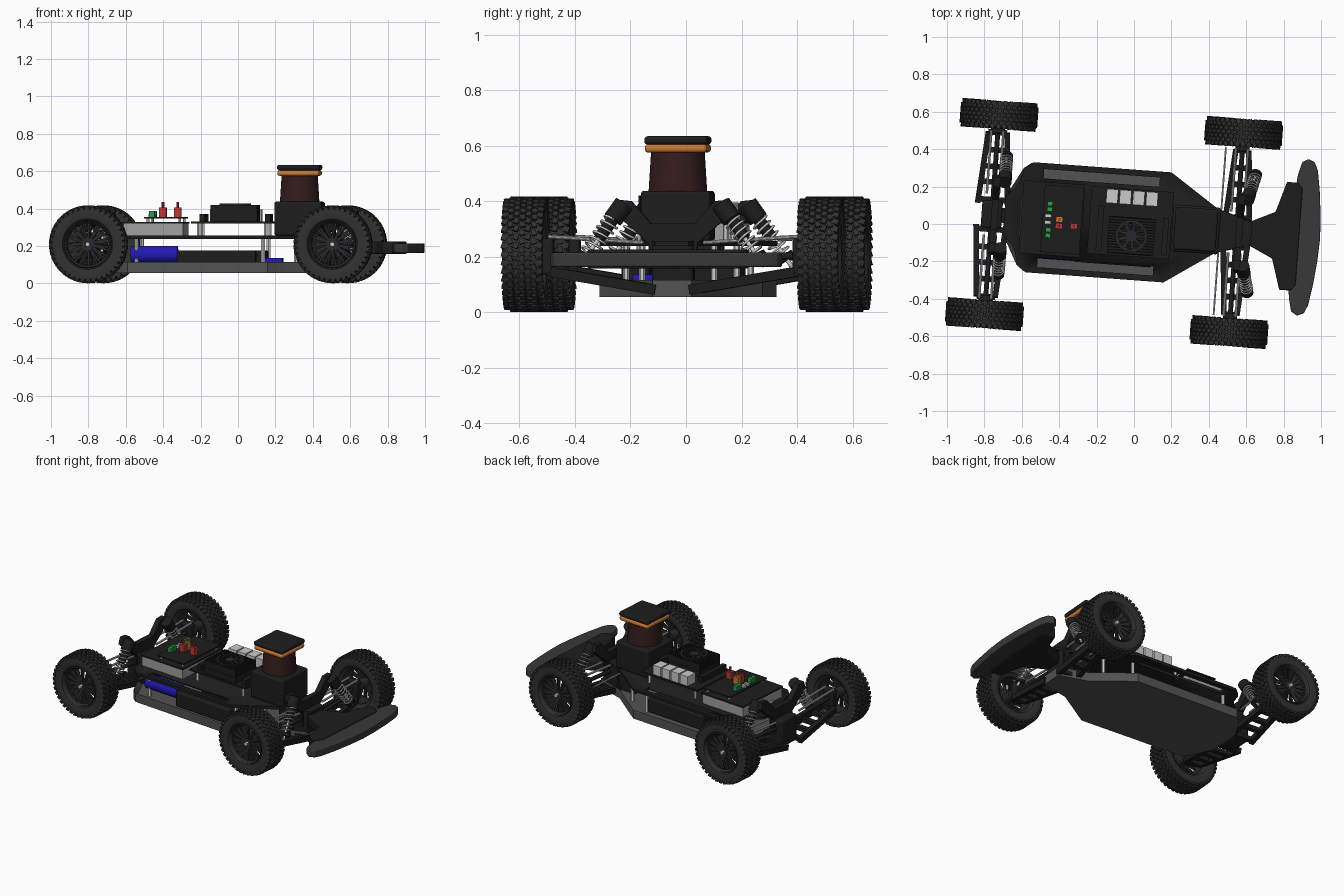
import bpy, bmesh, math
from mathutils import Vector, Matrix

if "Cube" in bpy.data.objects:
    bpy.data.objects.remove(bpy.data.objects["Cube"])

def material(name, *rgb):
    m = bpy.data.materials.new(name)
    m.diffuse_color = (*rgb, 1)
    m.use_nodes = True
    m.node_tree.nodes["Principled BSDF"].inputs["Base Color"].default_value = m.diffuse_color
    return m

BLACK = material("black_plastic", .012, .012, .012)
TYRE = material("tyre_rubber", .03, .03, .03)
RIM = material("rim_grey", .022, .022, .024)
TUB = material("tub_grey", .085, .085, .085)
FOAM = material("foam_grey", .04, .04, .04)
SILVER = material("silver", .55, .55, .55)
CASE = material("case_grey", .35, .35, .35)
BLUE = material("blue", .015, .01, .45)
BROWN = material("sensor_brown", .035, .012, .012)
ORANGE = material("orange", .6, .2, .04)
RED = material("red", .5, .04, .04)
GREEN = material("green", .02, .35, .06)

def finish(name, bm, mat, bevel=0):
    bmesh.ops.recalc_face_normals(bm, faces=bm.faces)
    me = bpy.data.meshes.new(name)
    bm.to_mesh(me)
    bm.free()
    me.materials.append(mat)
    o = bpy.data.objects.new(name, me)
    bpy.context.collection.objects.link(o)
    if bevel:
        b = o.modifiers.new("bevel", 'BEVEL')
        b.width, b.segments = bevel, 3
    return o

def add_box(bm, c, s, rot=Matrix.Identity(4)):
    bmesh.ops.create_cube(bm, size=1, matrix=Matrix.Translation(c) @ rot @ Matrix.Diagonal((*s, 1)))

def box(name, c, s, mat, bevel=0):
    bm = bmesh.new()
    add_box(bm, c, s)
    return finish(name, bm, mat, bevel)

def frame(a, b):
    a, b = Vector(a), Vector(b)
    d = b - a
    return Matrix.Translation((a + b) / 2) @ d.to_track_quat('Z', 'Y').to_matrix().to_4x4(), d.length

def add_rod(bm, a, b, r, r2=None, seg=20):
    m, l = frame(a, b)
    bmesh.ops.create_cone(bm, cap_ends=True, segments=seg, radius1=r, radius2=r if r2 is None else r2, depth=l, matrix=m)

def rod(name, a, b, r, mat, r2=None, seg=20):
    bm = bmesh.new()
    add_rod(bm, a, b, r, r2, seg)
    return finish(name, bm, mat)

def add_beam(bm, a, b, w, h):
    m, l = frame(a, b)
    bmesh.ops.create_cube(bm, size=1, matrix=m @ Matrix.Diagonal((w, h, l, 1)))

def sym(pts):
    return pts + [(x, -y) for x, y in reversed(pts) if y]

def prism(name, pts, z0, z1, mat, bevel=0, inset=0, depth=0):
    bm = bmesh.new()
    f = bm.faces.new([bm.verts.new((x, y, z0)) for x, y in pts])
    g = bmesh.ops.extrude_face_region(bm, geom=[f])['geom']
    bmesh.ops.translate(bm, vec=(0, 0, z1 - z0), verts=[v for v in g if isinstance(v, bmesh.types.BMVert)])
    top = next(v for v in g if isinstance(v, bmesh.types.BMFace))
    bmesh.ops.recalc_face_normals(bm, faces=bm.faces)
    if inset:
        bmesh.ops.inset_region(bm, faces=[top], thickness=inset)
        bmesh.ops.translate(bm, vec=(0, 0, -depth), verts=top.verts[:])
    return finish(name, bm, mat, bevel)

def lathe(bm, prof, seg=56):
    rings = [[bm.verts.new((r * math.cos(t), y, r * math.sin(t))) for y, r in prof]
             for t in (2 * math.pi * i / seg for i in range(seg))]
    for i in range(seg):
        a, b = rings[i], rings[(i + 1) % seg]
        for j in range(len(prof)):
            k = (j + 1) % len(prof)
            bm.faces.new((a[j], a[k], b[k], b[j]))

# Wheel meshes: tyre with tread blocks, spoked rim, hub nut
bm = bmesh.new()
half = [(.05, .122), (.066, .135), (.073, .16), (.07, .188), (.058, .199)]
lathe(bm, half + [(-y, r) for y, r in reversed(half)])
for row in range(7):
    y = (row - 3) * .0215
    rad = .2 if abs(row - 3) < 3 else .193
    for i in range(40):
        t = 2 * math.pi * (i + .5 * (row % 2)) / 40
        R = Matrix.Rotation(-t, 4, 'Y')
        add_box(bm, R @ Vector((rad, y, 0)), (.016, .018, .022), R @ Matrix.Rotation(.3 * (row % 2 * 2 - 1), 4, 'X'))
tyre = finish("tyre_rear_left", bm, TYRE)
bm = bmesh.new()
lathe(bm, [(.056, .13), (.064, .124), (.05, .113), (-.05, .113), (-.056, .13), (-.05, .122), (.05, .122)])
for i in range(15):
    R = Matrix.Rotation(2 * math.pi * i / 15, 4, 'Y')
    for s in (-1, 1):
        add_beam(bm, R @ Vector((.02, .034, 0)), R @ Vector((.118, .046, s * .009)), .009, .012)
add_rod(bm, (0, -.03, 0), (0, .045, 0), .032)
rim = finish("rim_rear_left", bm, RIM)
nut = rod("hub_nut_rear_left", (0, .04, 0), (0, .062, 0), .013, SILVER, seg=6)
RX, FX, TRACK, HZ = -.762, .549, .534, .209
for ax, pos in ((RX, "rear"), (FX, "front")):
    for s, side in ((1, "left"), (-1, "right")):
        for o, part in ((tyre, "tyre"), (rim, "rim"), (nut, "hub_nut")):
            if (ax, s) != (RX, 1):
                o = o.copy()
                o.name = f"{part}_{pos}_{side}"
                bpy.context.collection.objects.link(o)
            o.matrix_basis = Matrix.Translation((ax, s * TRACK, HZ)) @ Matrix.Rotation(0 if s > 0 else math.pi, 4, 'Z')

# Suspension at each corner
for ax, pos, dx0, dx1 in ((RX, "rear", .057, .057), (FX, "front", .046, .086)):
    for s, side in ((1, "left"), (-1, "right")):
        tag = f"_{pos}_{side}"
        wide, far = (.08, .05) if pos == "rear" else (.065, .035)
        bm = bmesh.new()
        arm = lambda k, f: Vector((ax + k * (wide + (far - wide) * f), s * (.06 + .38 * f), .08 + .065 * f))
        for k in (-1, 1):
            add_beam(bm, arm(k, 0), arm(k, 1), .03, .036)
        for f in (.05, .3, .52, .75, 1):
            add_beam(bm, arm(-1, f), arm(1, f), .03, .028)
        finish("lower_arm" + tag, bm, BLACK)
        box("hub_carrier" + tag, (ax, s * .455, .2), (.075, .045, .13), BLACK, .01)
        rod("drive_shaft" + tag, (ax, s * .06, .185), (ax, s * .53, HZ), .013, BLACK)
        for k in (-.035, .03):
            rod("camber_link" + tag, (ax + k, s * .11, .25), (ax + k, s * .45, .272), .007, SILVER, seg=10)
        # Shock absorber with coil spring
        a, b = Vector((ax + dx0, s * .175, .39)), Vector((ax + dx1, s * .335, .165))
        p = lambda f: a.lerp(b, f)
        rod("shock_body" + tag, p(.12), p(.55), .022, BLACK)
        rod("shock_shaft" + tag, p(.5), p(1), .008, SILVER)
        rod("shock_cap" + tag, p(0), p(.25), .036, BLACK)
        rod("spring_seat" + tag, p(.82), p(.9), .033, BLACK)
        m, l = frame(p(.25), p(.83))
        cu = bpy.data.curves.new("spring" + tag, 'CURVE')
        cu.dimensions, cu.bevel_depth, cu.bevel_resolution = '3D', .0045, 1
        sp = cu.splines.new('POLY')
        n = 7 * 16
        sp.points.add(n)
        for i, q in enumerate(sp.points):
            t = i / 16 * 2 * math.pi
            q.co = (*(m @ Vector((.031 * math.cos(t), .031 * math.sin(t), (i / n - .5) * l))), 1)
        cu.materials.append(SILVER)
        bpy.context.collection.objects.link(bpy.data.objects.new("spring" + tag, cu))
    # Gearbox and shock tower
    box("gearbox_" + pos, (ax, 0, .16), (.11, .15, .18), BLACK, .015)
    o = prism("shock_tower_" + pos, sym([(-.1, .0), (-.1, .07), (-.25, .09), (-.36, .215), (-.405, .2), (-.4, .15), (-.32, .08), (-.32, 0)]),
              -.018, .018, BLACK)
    o.data.transform(Matrix.Translation((ax + .015, 0, 0)) @ Matrix.Rotation(math.pi / 2, 4, 'Y'))
rod("steering_rod", (.46, -.45, .2), (.46, .45, .2), .005, SILVER, seg=10)
box("rear_brace", (-.7, 0, .1), (.12, .08, .05), BLACK)

# Chassis tub, upper deck with slots
prism("chassis_tub", sym([(-.69, .11), (-.61, .26), (-.57, .29), (.18, .295), (.43, .12), (.62, .07)]), .055, .115, TUB, 0, .022, .04)
deck = prism("upper_deck", sym([(-.695, .1), (-.63, .17), (-.61, .25), (-.56, .295), (.18, .295), (.44, .12), (.63, .06)]), .238, .256, BLACK)
for s in (1, -1):
    c = box("slot_cutter", (-.19, s * .238, .25), (.62, .05, .1), BLACK)
    c.hide_render = True
    c.display_type = 'WIRE'
    mod = deck.modifiers.new("slot", 'BOOLEAN')
    mod.object, mod.operation, mod.solver = c, 'DIFFERENCE', 'EXACT'
for x in (-.53, .15, .32):
    for s in (1, -1):
        rod("deck_standoff", (x, s * (.2 if x < .3 else .13), .07), (x, s * (.2 if x < .3 else .13), .24), .012, SILVER, seg=6)
rod("drive_motor", (-.56, -.17, .155), (-.31, -.17, .155), .046, BLUE)
box("battery", (-.07, .1, .125), (.44, .2, .1), BLACK, .01)
box("speed_controller", (-.1, -.17, .125), (.42, .1, .1), BLACK, .01)
box("servo", (.2, -.13, .105), (.1, .08, .06), BLUE)
box("centre_spine", (.46, 0, .16), (.18, .1, .17), BLACK)

# Front bumper
prism("bumper_foam", sym([(.998, 0), (.992, .12), (.978, .25), (.96, .36), (.94, .405), (.905, .42), (.872, .4), (.855, .33), (.84, .2), (.83, 0)]),
      .163, .214, FOAM, .006)
prism("bumper_plate", sym([(.885, 0), (.885, .26), (.86, .288), (.80, .29), (.75, .125), (.58, .045), (.58, 0)]), .157, .225, BLACK, .006)

# Power electronics at the rear
box("power_case", (-.44, 0, .288), (.32, .38, .066), CASE)
box("power_case_lid", (-.44, 0, .324), (.33, .39, .01), BLACK)
box("power_board", (-.385, 0, .352), (.21, .36, .008), BLACK)
for x in (-.47, -.3):
    for y in (-.16, .16):
        rod("board_standoff", (x, y, .325), (x, y, .352), .008, SILVER, seg=6)
for y in (.08, .05, -.06, -.09):
    box("green_terminal", (-.455, y, .37), (.028, .024, .032), GREEN)
for y in (-.02, .015):
    box("white_terminal", (-.46, y, .362), (.035, .018, .016), SILVER)
for x, y, m in ((-.4, .0, ORANGE), (-.4, -.035, RED), (-.32, -.03, RED)):
    box("power_plug", (x, y, .38), (.038, .03, .05), m)
    rod("plug_pin", (x, y, .4), (x, y, .435), .007, m, seg=8)
box("deck_label_bar", (-.6, .0, .262), (.015, .2, .012), SILVER)

# Computer board with heat sink, fan and ports
box("computer_board", (-.02, .01, .326), (.44, .36, .012), BLACK)
for x in (-.2, .16):
    for y in (-.14, .16):
        rod("computer_standoff", (x, y, .25), (x, y, .325), .01, SILVER, seg=6)
bm = bmesh.new()
add_box(bm, (-.01, -.06, .352), (.25, .2, .04))
for i in range(14):
    add_box(bm, (-.01, -.155 + i * .19 / 13, .385), (.25, .006, .07))
finish("heat_sink", bm, BLACK)
bm = bmesh.new()
lathe(bm, [(.405, .072), (.426, .072), (.426, .085), (.405, .085)], 32)
bmesh.ops.rotate(bm, matrix=Matrix.Rotation(math.pi / 2, 3, 'X'), verts=bm.verts)
bmesh.ops.translate(bm, vec=(-.01, -.06, 0), verts=bm.verts)
add_rod(bm, (-.01, -.06, .41), (-.01, -.06, .424), .03)
for i in range(9):
    R = Matrix.Rotation(2 * math.pi * i / 9, 4, 'Z')
    add_box(bm, Vector((-.01, -.06, .416)) + R @ Vector((.05, 0, 0)), (.045, .018, .004), R @ Matrix.Rotation(.4, 4, 'X'))
finish("cooling_fan", bm, RIM)
for i in range(4):
    box("port_block", (-.127 + i * .071, .145, .363), (.062, .075, .065), SILVER)
box("pin_header", (-.18, -.03, .35), (.03, .24, .04), BLACK)
box("side_connector", (.17, -.05, .35), (.03, .2, .04), BLACK)

# Spinning range sensor on its mount
SX = .331
box("sensor_mount", (SX, 0, .346), (.255, .25, .182), BLACK, .012)
rod("sensor_body", (SX, 0, .43), (SX, 0, .59), .106, BROWN, .096, 48)
for name, z, h, w, mat in (("sensor_band", .59, .03, .224, ORANGE), ("sensor_cap", .619, .03, .228, BLACK)):
    box(name, (SX, 0, z), (w, w, h), mat, .012)

# Turn the whole car slightly and smooth the round parts
M = Matrix.Rotation(math.radians(-4.2), 4, 'Z') @ Matrix.Translation((0, -.005, 0))
for o in bpy.data.objects:
    o.matrix_basis = M @ o.matrix_basis
    o.select_set(o.type == 'MESH')
bpy.context.view_layer.objects.active = deck
bpy.ops.object.shade_smooth_by_angle(angle=math.radians(35))
